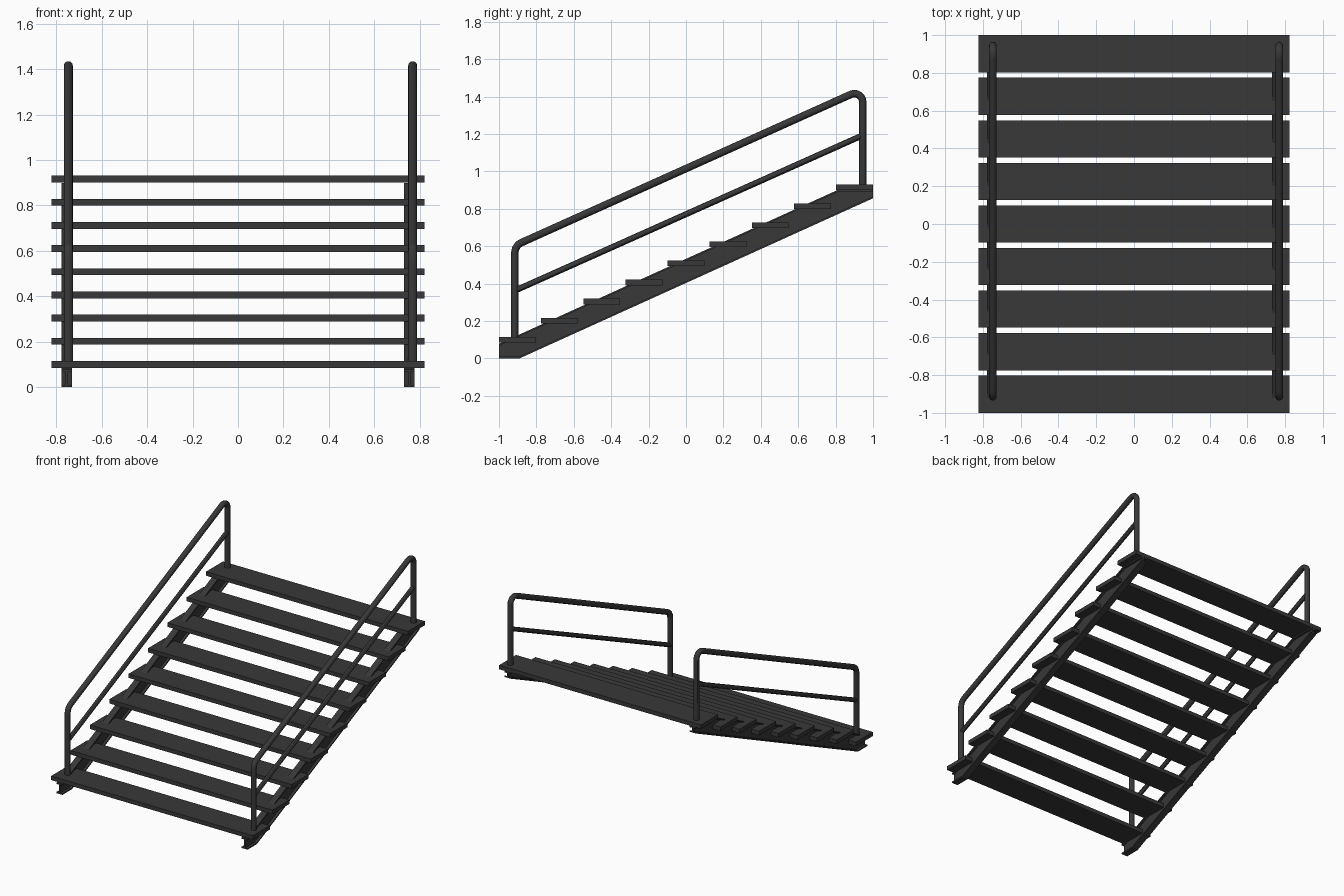
import bpy, bmesh, math
from mathutils import Vector

if "Cube" in bpy.data.objects:
    bpy.data.objects.remove(bpy.data.objects["Cube"])

dark = bpy.data.materials.new("dark_steel")
dark.diffuse_color = (0.04, 0.04, 0.04, 1)
dark.use_nodes = True
dark.node_tree.nodes["Principled BSDF"].inputs["Base Color"].default_value = dark.diffuse_color


def box(name, x0, x1, y0, y1, z0, z1):
    prism(name, [(y0, z0), (y1, z0), (y1, z1), (y0, z1)], x0, x1)


def prism(name, profile, x0, x1):
    """Extrude a (y, z) profile along x."""
    bm = bmesh.new()
    face = bm.faces.new([bm.verts.new((x0, y, z)) for y, z in profile])
    ext = bmesh.ops.extrude_face_region(bm, geom=[face])
    verts = [v for v in ext["geom"] if isinstance(v, bmesh.types.BMVert)]
    bmesh.ops.translate(bm, vec=(x1 - x0, 0, 0), verts=verts)
    bmesh.ops.recalc_face_normals(bm, faces=bm.faces)
    me = bpy.data.meshes.new(name)
    bm.to_mesh(me)
    bm.free()
    me.materials.append(dark)
    bpy.context.collection.objects.link(bpy.data.objects.new(name, me))


def fillet(a, corner, b, r, n=6):
    """Points of a rounded corner between two straight runs."""
    u, w = (a - corner).normalized(), (b - corner).normalized()
    half = u.angle(w) / 2
    centre = corner + (u + w).normalized() * (r / math.sin(half))
    d = r / math.tan(half)
    s = (corner + u * d - centre).normalized()
    e = (corner + w * d - centre).normalized()
    return [centre + s.slerp(e, i / n) * r for i in range(n + 1)]


def tube(name, pts, r):
    cu = bpy.data.curves.new(name, 'CURVE')
    cu.dimensions = '3D'
    cu.bevel_depth = r
    cu.bevel_resolution = 4
    cu.use_fill_caps = True
    cu.materials.append(dark)
    sp = cu.splines.new('POLY')
    sp.points.add(len(pts) - 1)
    for p, co in zip(sp.points, pts):
        p.co = (*co, 1)
    ob = bpy.data.objects.new(name, cu)
    bpy.context.collection.objects.link(ob)
    bpy.ops.object.select_all(action='DESELECT')
    ob.select_set(True)
    bpy.context.view_layer.objects.active = ob
    bpy.ops.object.convert(target='MESH')
    bpy.ops.object.shade_smooth_by_angle()


# Treads
STEPS, DEPTH = 9, 0.197
for i in range(STEPS):
    y = -1 + i * (2 - DEPTH) / (STEPS - 1)
    z = 0.085 + i * 0.102
    box(f"tread_{i + 1}", -0.822, 0.822, y, y + DEPTH, z, z + 0.03)

# Stringers: sloping beams with a thin web and wider flanges
T = 0.01
low = [(-1, 0), (-0.89, 0), (1, 0.856)]
high = [(1, 0.9), (0.81, 0.9), (-1, 0.078)]
for side, x in (("left", -0.754), ("right", 0.754)):
    prism(f"{side}_stringer_web", low + high, x - 0.006, x + 0.006)
    prism(f"{side}_stringer_bottom_flange",
          low + [(y, z + T) for y, z in reversed(low)], x - 0.024, x + 0.024)
    prism(f"{side}_stringer_top_flange",
          high + [(y, z - T) for y, z in reversed(high)], x - 0.024, x + 0.024)

# Handrails: bent tube with posts, plus a middle rail
for side, x in (("left", -0.747), ("right", 0.769)):
    a, b, c, d = (Vector((x, y, z)) for y, z in
                  ((-0.915, 0.112), (-0.915, 0.603), (0.945, 1.44), (0.945, 0.92)))
    tube(f"{side}_handrail",
         [a] + fillet(a, b, c, 0.06) + fillet(b, c, d, 0.045) + [d], 0.02)
    tube(f"{side}_middle_rail",
         [Vector((x, -0.915, 0.362)), Vector((x, 0.945, 1.193))], 0.016)
